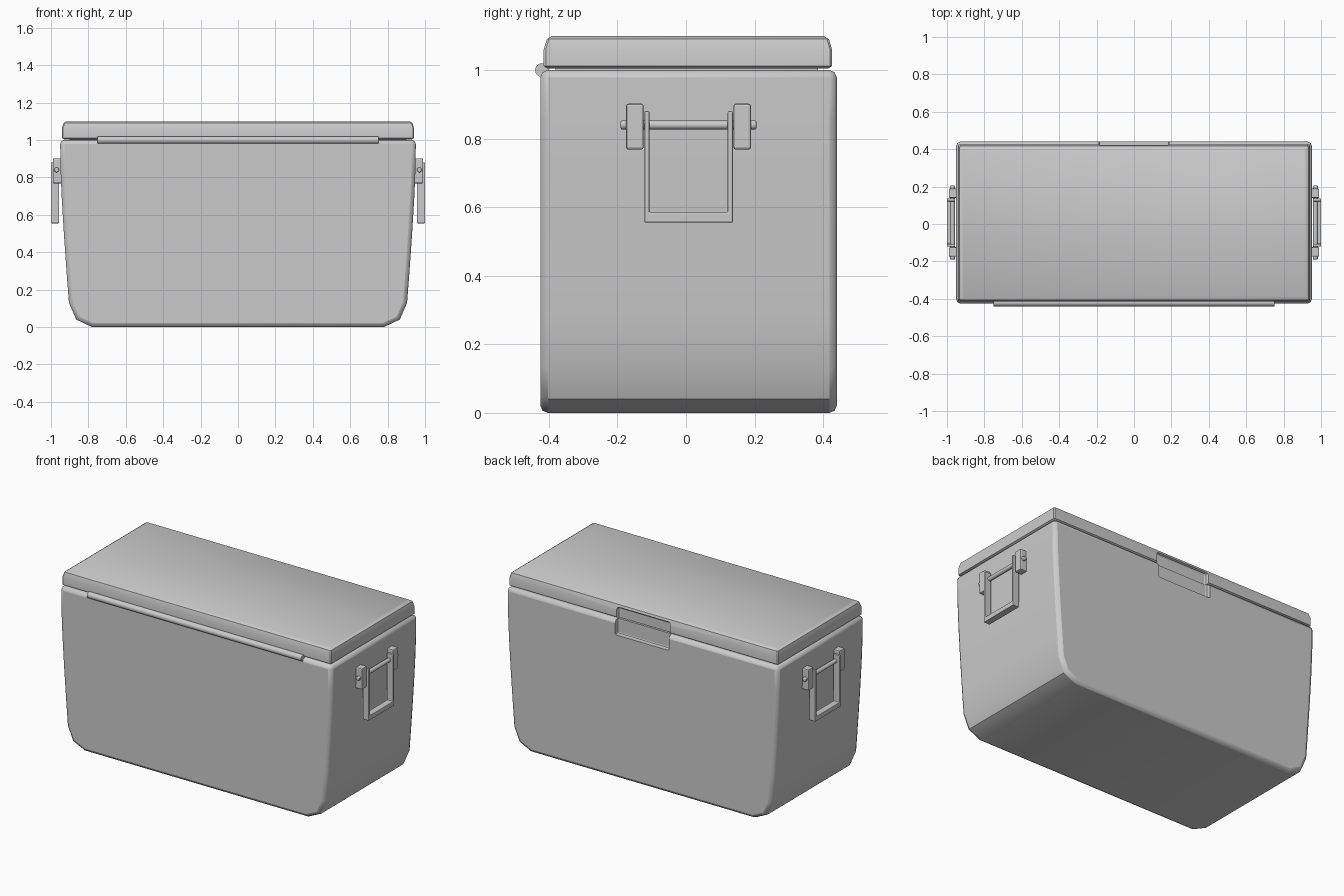
import bpy, bmesh, math
from mathutils import Matrix, Vector

if "Cube" in bpy.data.objects:
    bpy.data.objects.remove(bpy.data.objects["Cube"])


def make(name, bm):
    bmesh.ops.recalc_face_normals(bm, faces=bm.faces[:])
    me = bpy.data.meshes.new(name)
    bm.to_mesh(me)
    bm.free()
    ob = bpy.data.objects.new(name, me)
    bpy.context.collection.objects.link(ob)
    return ob


def bevel(ob, width, segments=2):
    m = ob.modifiers.new("bevel", "BEVEL")
    m.width, m.segments = width, segments
    m.limit_method = "ANGLE"
    m.angle_limit = math.radians(40)


def smooth(ob, angle=35):
    bpy.ops.object.select_all(action="DESELECT")
    ob.select_set(True)
    bpy.context.view_layer.objects.active = ob
    bpy.ops.object.shade_smooth_by_angle(angle=math.radians(angle))


def box(name, lo, hi, width=0, segments=2):
    lo, hi = Vector(lo), Vector(hi)
    bm = bmesh.new()
    bmesh.ops.create_cube(bm, size=1, matrix=Matrix.Translation((lo + hi) / 2)
                          @ Matrix.Diagonal((hi - lo).to_4d()))
    ob = make(name, bm)
    if width:
        bevel(ob, width, segments)
    return ob


def rod(name, centre, length, radius, axis, width=0):
    rot = Matrix.Rotation(math.pi / 2, 4, "Y" if axis == "X" else "X")
    bm = bmesh.new()
    bmesh.ops.create_cone(bm, cap_ends=True, segments=16, radius1=radius, radius2=radius,
                          depth=length, matrix=Matrix.Translation(centre) @ rot)
    ob = make(name, bm)
    if width:
        bevel(ob, width)
    smooth(ob)
    return ob


def prism(name, outline, y0, y1):
    bm = bmesh.new()
    f = bm.faces.new([bm.verts.new((x, y0, z)) for x, z in outline])
    r = bmesh.ops.extrude_face_region(bm, geom=[f])
    vs = [v for v in r["geom"] if isinstance(v, bmesh.types.BMVert)]
    bmesh.ops.translate(bm, vec=(0, y1 - y0, 0), verts=vs)
    return make(name, bm)


def cut(ob, cutter):
    m = ob.modifiers.new("recess", "BOOLEAN")
    m.object, m.operation, m.solver = cutter, "DIFFERENCE", "EXACT"
    cutter.hide_render = True
    cutter.hide_set(True)


# Tapered body: side profile pushed from front to back with rounded edges
half = [(0.78, 0), (0.865, 0.04), (0.904, 0.13), (0.917, 0.3), (0.931, 0.5),
        (0.943, 0.7), (0.949, 0.85), (0.951, 1.0)]
body = prism("body", half + [(-x, z) for x, z in reversed(half)], -0.425, 0.44)
m = body.modifiers.new("bevel", "BEVEL")
m.width, m.segments, m.limit_method, m.angle_limit = 0.022, 2, "ANGLE", math.radians(60)
cut(body, box("body_recess_cutter", (-0.188, 0.412, 0.905), (0.188, 0.6, 1.15), 0.008))
smooth(body)

# Lid: stacked rounded outline (inset, height)
bm = bmesh.new()
rings = []
for d, z in [(0.012, 1.004), (0, 1.012), (0, 1.06), (0.009, 1.09), (0.024, 1.1)]:
    x, y0, y1 = 0.942 - d, -0.415 + d, 0.426 - d
    c = 0.006
    pts = [(-x + c, y0), (x - c, y0), (x, y0 + c), (x, y1 - c),
           (x - c, y1), (-x + c, y1), (-x, y1 - c), (-x, y0 + c)]
    rings.append([bm.verts.new((px, py, z)) for px, py in pts])
for a, b in zip(rings, rings[1:]):
    for i in range(8):
        j = (i + 1) % 8
        bm.faces.new((a[i], a[j], b[j], b[i]))
bm.faces.new(rings[0][::-1])
bm.faces.new(rings[-1])
lid = make("lid", bm)
cut(lid, box("lid_recess_cutter", (-0.188, 0.405, 0.95), (0.188, 0.6, 1.075), 0.015))
smooth(lid)

# Core joining lid and body inside the seam
box("seam_core", (-0.9, -0.38, 0.98), (0.9, 0.385, 1.02))

# Hinge along the front
rod("hinge", (0, -0.42, 1.0), 1.5, 0.02, "X")

# Carry handles on both ends
YC = 0.0075
for s, side in ((1, "right"), (-1, "left")):
    def xs(a, b):
        return sorted((s * a, s * b))
    for e, end in ((-1, "front"), (1, "back")):
        x0, x1 = xs(0.935, 0.99)
        ya, yb = sorted((YC + e * 0.131, YC + e * 0.182))
        box(f"{side}_{end}_bracket", (x0, ya, 0.768), (x1, yb, 0.902), 0.007)
    rod(f"{side}_pivot", (s * 0.97, YC, 0.84), 0.396, 0.013, "Y", 0.004)
    # U-shaped grip: outline in the YZ plane, turned into a solid
    o, i = 0.129, 0.114
    u = [(-o, 0.88), (-o, 0.555), (o, 0.555), (o, 0.88),
         (i, 0.88), (i, 0.585), (-i, 0.585), (-i, 0.88)]
    x0, x1 = xs(0.957, 1.0)
    grip = prism(f"{side}_grip", u, x0, x1)
    grip.data.transform(Matrix(((0, 1, 0, 0), (1, 0, 0, YC), (0, 0, 1, 0), (0, 0, 0, 1))))
    grip.data.flip_normals()
    bevel(grip, 0.004)
